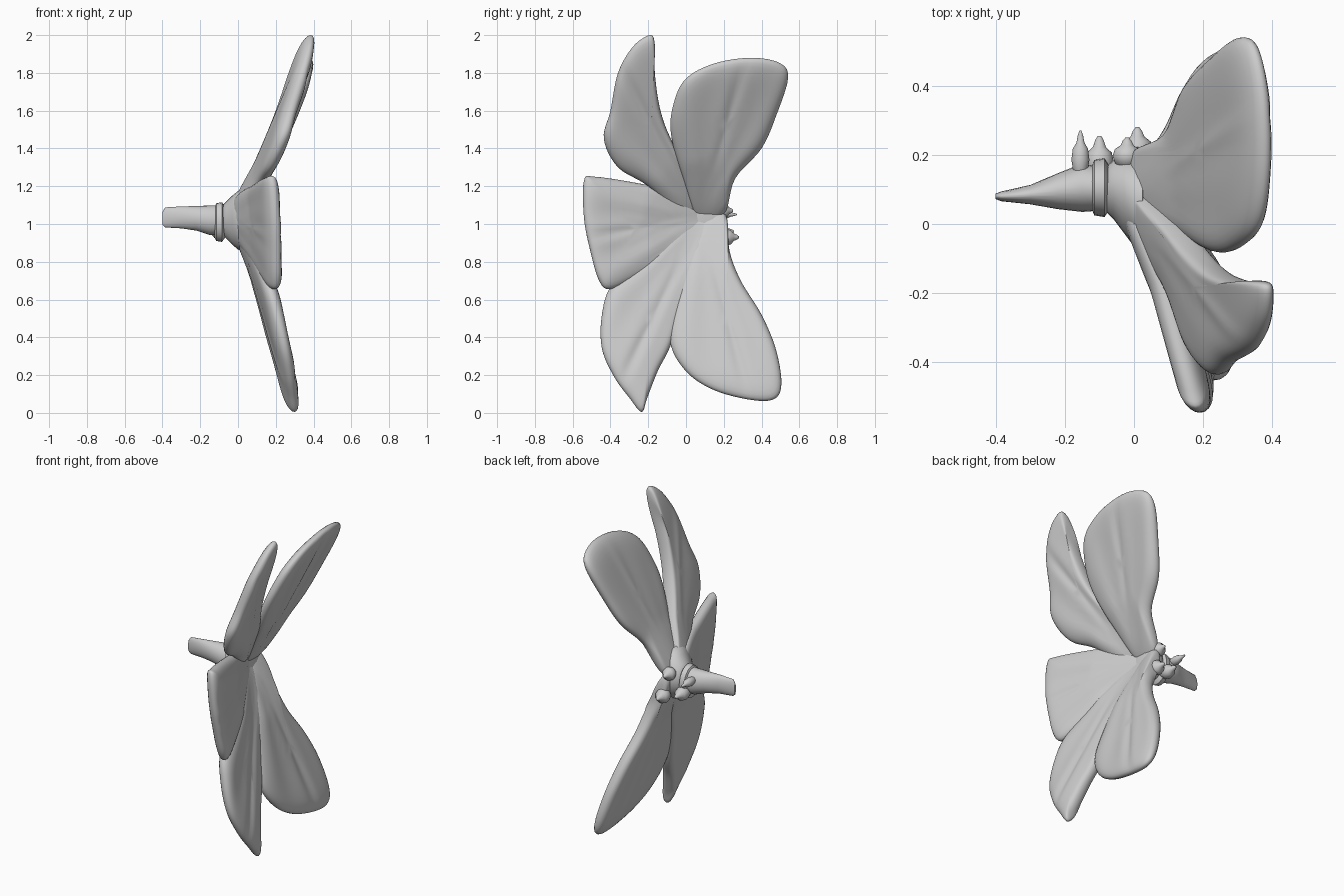
import bpy, bmesh, math
from mathutils import Vector

if "Cube" in bpy.data.objects:
    bpy.data.objects.remove(bpy.data.objects["Cube"])

CY, CZ = 0.08, 1.03   # flower axis, running along x


def finish(name, bm, angle=50):
    bmesh.ops.recalc_face_normals(bm, faces=bm.faces)
    me = bpy.data.meshes.new(name)
    bm.to_mesh(me)
    bm.free()
    ob = bpy.data.objects.new(name, me)
    bpy.context.collection.objects.link(ob)
    bpy.ops.object.select_all(action='DESELECT')
    ob.select_set(True)
    bpy.context.view_layer.objects.active = ob
    bpy.ops.object.shade_smooth_by_angle(angle=math.radians(angle))
    return ob


def smooth_loop(pts, n=6):
    # closed Catmull-Rom curve through the outline points
    out, m = [], len(pts)
    for i in range(m):
        a, b, c, d = (Vector(pts[(i + k) % m]) for k in (-1, 0, 1, 2))
        for j in range(n):
            t = j / n
            out.append(0.5 * (2 * b + (c - a) * t + (2 * a - 5 * b + 4 * c - d) * t * t
                              + (3 * b - a - 3 * c + d) * t ** 3))
    return out


def petal(name, pts, x0, gy, gz, half=0.046, rings=12):
    # pillow-edged blade: concentric rings on the front and back, with radial veins
    loop = smooth_loop(pts)
    mid = sum(loop, Vector((0, 0))) / len(loop)
    axis = math.atan2(mid.y - CZ, mid.x - CY)

    def point(p, t, side):
        q = mid + (p - mid) * t
        dy, dz = q.x - CY, q.y - CZ
        r = math.hypot(dy, dz)
        a = (math.atan2(dz, dy) - axis + math.pi) % (2 * math.pi) - math.pi
        fade = min(1, r / 0.3) * (1 - t ** 4)
        vein = 0.005 * math.cos(16 * a) - 0.014 * math.exp(-(a * r / 0.03) ** 2)
        x = x0 + gy * dy + gz * dz + side * half * math.sqrt(max(0, 1 - t ** 8))
        x -= 0.04 * max(0, 1 - r / 0.3)   # dip towards the throat
        return (x + (vein * fade if side > 0 else 0.4 * vein * fade), q.x, q.y)

    bm = bmesh.new()
    ts = [math.sin(math.pi / 2 * k / rings) for k in range(1, rings + 1)]
    rim = [bm.verts.new(point(p, 1, 0)) for p in loop]
    n = len(loop)
    for side in (1, -1):
        prev = None
        for t in ts[:-1]:
            cur = [bm.verts.new(point(p, t, side)) for p in loop]
            if prev is None:
                c = bm.verts.new(point(mid, 0, side))
                for i in range(n):
                    bm.faces.new((c, cur[i], cur[(i + 1) % n]))
            else:
                for i in range(n):
                    j = (i + 1) % n
                    bm.faces.new((prev[i], cur[i], cur[j], prev[j]))
            prev = cur
        for i in range(n):
            j = (i + 1) % n
            bm.faces.new((prev[i], rim[i], rim[j], prev[j]))
    return finish(name, bm, 70)


def skin(name, rows, angle):
    # join rings of points into a closed surface
    bm = bmesh.new()
    rows = [[bm.verts.new(p) for p in row] for row in rows]
    n = len(rows[0])
    for a, b in zip(rows, rows[1:]):
        for i in range(n):
            j = (i + 1) % n
            bm.faces.new((a[i], a[j], b[j], b[i]))
    bm.faces.new(rows[0])
    bm.faces.new(rows[-1])
    return finish(name, bm, angle)


def circle(n):
    return [(math.cos(2 * math.pi * i / n), math.sin(2 * math.pi * i / n)) for i in range(n)]


def sweep(name, sections):
    # elliptical cross-sections along x: (x, y, z, radius y, radius z)
    skin(name, [[(x, y + ry * c, z + rz * s) for c, s in circle(24)]
                for x, y, z, ry, rz in sections], 50)


def bud(name, x, y, z, r, length):
    # teardrop pointing backwards along +y
    prof = [(-1, 0.3), (-0.7, 0.8), (-0.2, 1), (0.25, 0.85), (0.5, 0.45), (0.8, 0.3), (1, 0.12)]
    skin(name, [[(x + r * w * c, y + length * s / 2, z + r * w * d) for c, d in circle(14)]
                for s, w in prof], 60)


# Petals: outlines in (y, z)
petal("upper_narrow_petal",
      [(0.13, 1.05), (0.0, 1.02), (-0.2, 1.2), (-0.36, 1.3), (-0.435, 1.45), (-0.40, 1.6),
       (-0.36, 1.8), (-0.28, 1.94), (-0.19, 2.0), (-0.165, 1.95), (-0.165, 1.8),
       (-0.135, 1.6), (-0.07, 1.43), (0.06, 1.2)], 0.015, -0.15, 0.34)
petal("upper_broad_petal",
      [(0.2, 1.05), (0.06, 1.02), (-0.02, 1.25), (-0.08, 1.48), (-0.065, 1.64), (0.0, 1.77),
       (0.15, 1.85), (0.35, 1.88), (0.5, 1.85), (0.54, 1.77), (0.48, 1.58), (0.4, 1.4),
       (0.26, 1.24)], 0.03, -0.08, 0.43, 0.045)
petal("side_petal",
      [(0.14, 1.06), (0.0, 1.16), (-0.25, 1.215), (-0.48, 1.25), (-0.54, 1.23), (-0.54, 1.03),
       (-0.505, 0.85), (-0.46, 0.7), (-0.4, 0.655), (-0.25, 0.72), (0.0, 0.86), (0.12, 0.96)],
      0.025, -0.28, -0.08)
petal("lower_pointed_petal",
      [(0.16, 1.06), (0.02, 1.06), (-0.2, 0.84), (-0.39, 0.68), (-0.445, 0.52), (-0.445, 0.34),
       (-0.38, 0.19), (-0.3, 0.08), (-0.235, 0.005), (-0.205, 0.08), (-0.15, 0.22),
       (-0.08, 0.36), (0.0, 0.6), (0.12, 0.88)], 0.03, -0.12, -0.225)
petal("lower_broad_petal",
      [(0.1, 1.08), (0.02, 0.9), (-0.06, 0.6), (-0.085, 0.38), (0.0, 0.22), (0.15, 0.12),
       (0.35, 0.068), (0.47, 0.075), (0.505, 0.16), (0.475, 0.34), (0.4, 0.52), (0.29, 0.7),
       (0.23, 0.86), (0.21, 1.05)], 0.03, 0.0, -0.275)

# Flower base joining the petals
sweep("flower_base", [(-0.09, 0.1, 1.02, 0.055, 0.07), (-0.06, 0.1, 1.02, 0.085, 0.1),
                      (-0.03, 0.085, 1.02, 0.11, 0.13), (0.0, 0.065, 1.02, 0.13, 0.155),
                      (0.025, 0.06, 1.02, 0.13, 0.165), (0.035, 0.06, 1.02, 0.08, 0.1)])
# Collar between base and stem
sweep("collar", [(-0.125, 0.105, 1.01, 0.055, 0.08), (-0.115, 0.105, 1.01, 0.08, 0.1),
                 (-0.085, 0.105, 1.01, 0.085, 0.105), (-0.07, 0.105, 1.01, 0.06, 0.085)])
# Flattened stem tapering to a thin edge
sweep("stem", [(-0.4, 0.08, 1.03, 0.008, 0.035), (-0.385, 0.08, 1.035, 0.014, 0.053),
               (-0.3, 0.085, 1.035, 0.028, 0.058), (-0.22, 0.095, 1.03, 0.052, 0.065),
               (-0.15, 0.105, 1.02, 0.07, 0.078), (-0.08, 0.1, 1.02, 0.06, 0.08)])
# Small buds behind the base
for i, b in enumerate([(-0.155, 0.2, 1.05, 0.026, 0.14), (-0.1, 0.19, 0.96, 0.042, 0.13),
                       (0.01, 0.225, 0.93, 0.045, 0.11), (-0.02, 0.205, 1.07, 0.042, 0.09)]):
    bud("bud_%d" % (i + 1), *b)
